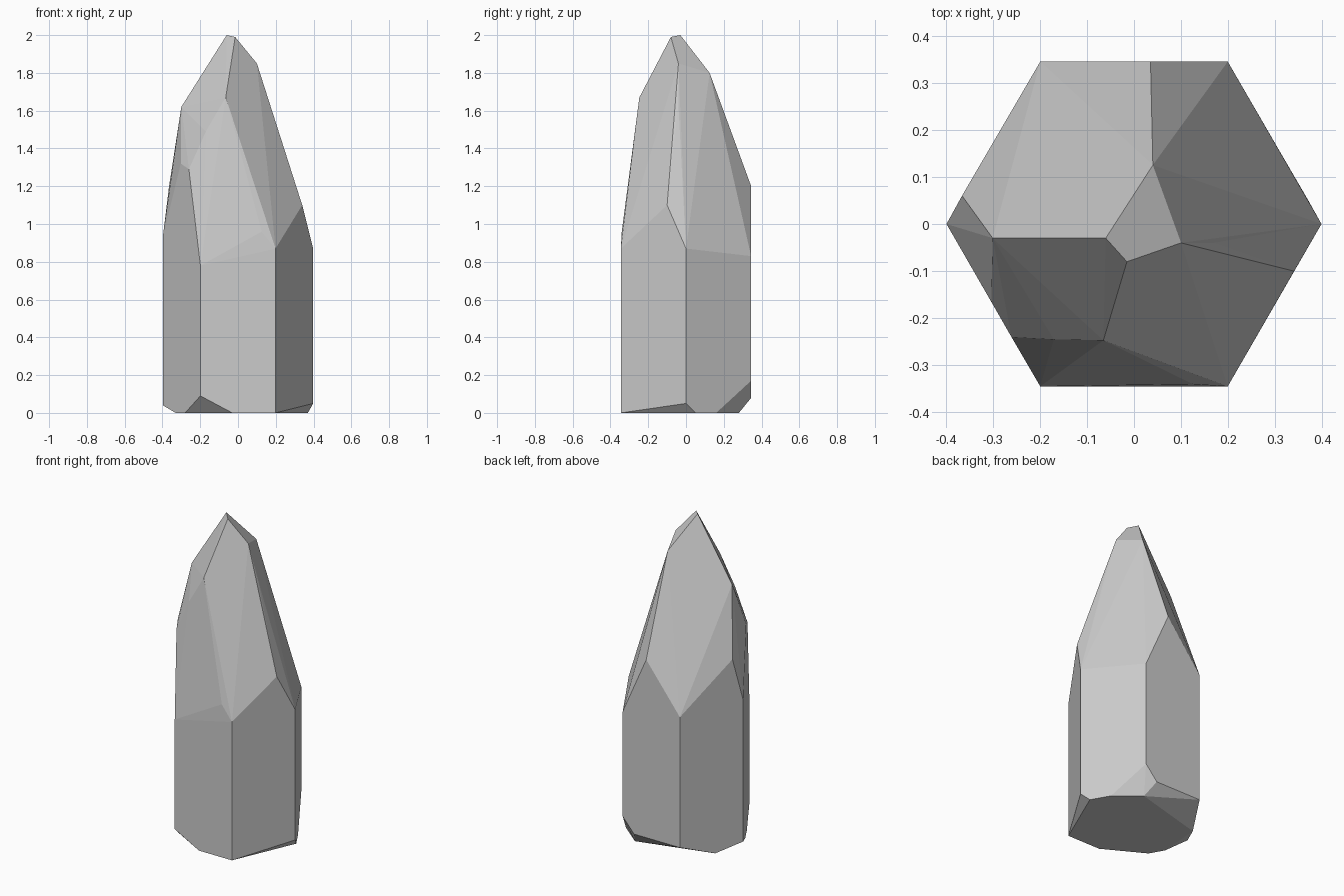
import bpy, bmesh, math
from mathutils import Vector

if "Cube" in bpy.data.objects:
    bpy.data.objects.remove(bpy.data.objects["Cube"])

R = 0.398  # radius of the hexagonal shaft


def hex_corner(i, z):
    a = math.radians(60 * i)
    return (R * math.cos(a), R * math.sin(a), z)


# Shaft: hexagon corners, counter-clockwise from +x, (bottom z, top z)
shaft_heights = [(0.05, 0.87), (0.17, 0.83), (0.08, 0.90),
                 (0.04, 0.93), (0.09, 0.78), (0.0, 0.87)]
points = []
for i, (low, high) in enumerate(shaft_heights):
    points += [hex_corner(i, low), hex_corner(i, high)]

# Pointed tip: apex corners of the cut facets
points += [(-0.06, -0.03, 2.0), (-0.015, -0.08, 1.99),
           (0.10, -0.04, 1.85), (0.04, 0.125, 1.80), (0.17, -0.04, 1.63)]

# Shoulder: where the tip facets run out into the shaft
points += [(0.34, -0.10, 1.10), (0.035, 0.345, 1.20), (-0.365, 0.06, 1.20),
           (-0.30, -0.03, 1.62), (-0.303, -0.165, 1.32), (-0.26, -0.24, 1.29),
           (-0.17, -0.245, 1.49), (-0.065, -0.247, 1.67),
           (0.125, -0.34, 0.96)]

# Foot: chipped lower corners around the flat bottom
points += [(0.12, 0.345, 0.08), (0.16, 0.28, 0), (0.306, 0.16, 0),
           (0.37, 0.05, 0), (-0.03, -0.345, 0), (-0.28, -0.205, 0),
           (-0.33, -0.118, 0), (-0.31, 0.152, 0)]

# Crystal: flat facets wrapped around the corners
bm = bmesh.new()
for p in points:
    bm.verts.new(Vector(p))
hull = bmesh.ops.convex_hull(bm, input=bm.verts[:])
loose = [v for v in bm.verts if not v.link_faces]
bmesh.ops.delete(bm, geom=loose, context='VERTS')
bmesh.ops.dissolve_limit(bm, angle_limit=math.radians(1.5),
                         verts=bm.verts[:], edges=bm.edges[:])
bmesh.ops.recalc_face_normals(bm, faces=bm.faces[:])

mesh = bpy.data.meshes.new("crystal_shard")
bm.to_mesh(mesh)
bm.free()
bpy.context.collection.objects.link(bpy.data.objects.new("crystal_shard", mesh))
